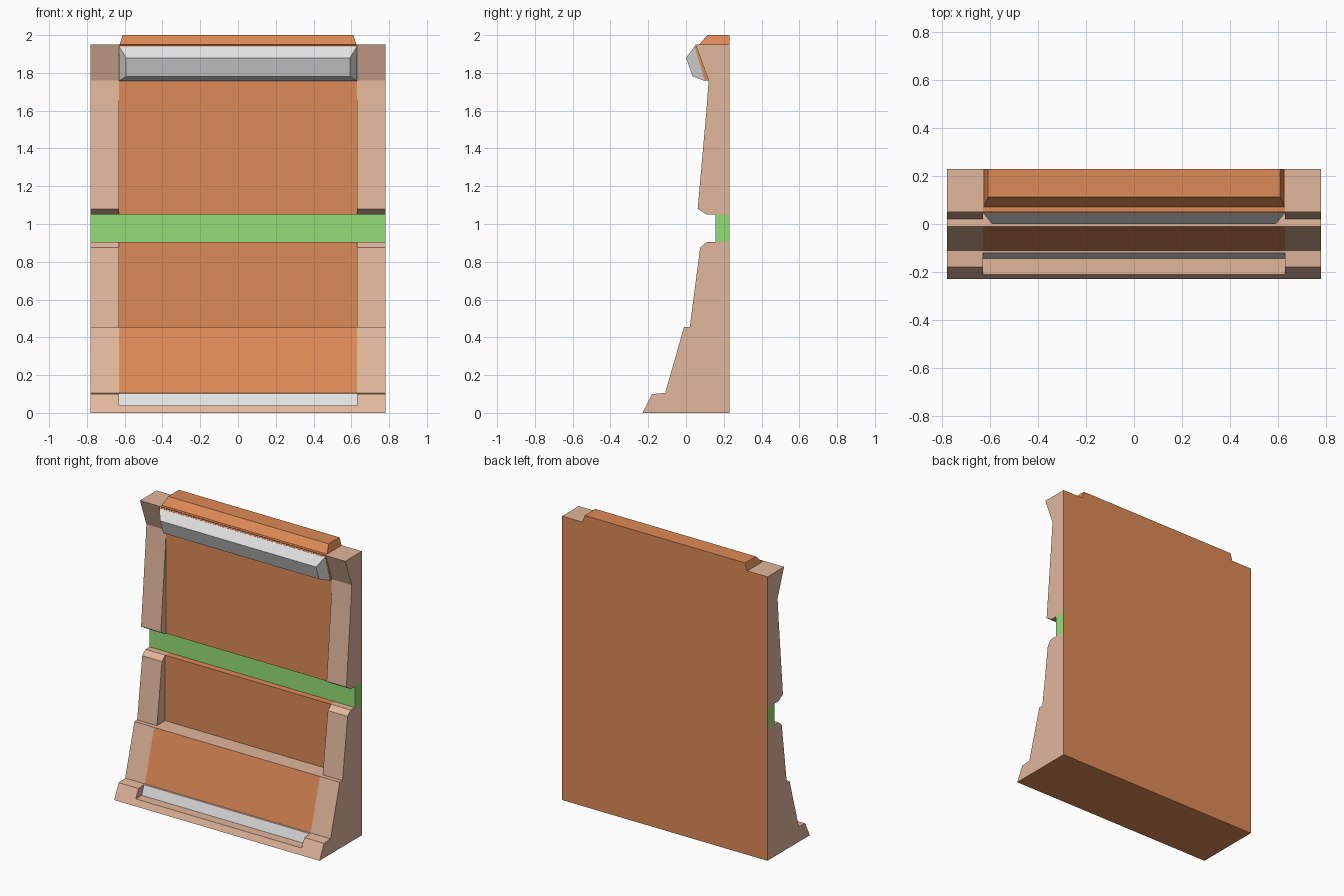
import bpy, bmesh

cube = bpy.data.objects.get("Cube")
if cube:
    bpy.data.objects.remove(cube, do_unlink=True)


def material(name, rgb):
    """Flat material from an sRGB colour."""
    lin = [((c / 255 + 0.055) / 1.055) ** 2.4 for c in rgb] + [1.0]
    m = bpy.data.materials.new(name)
    m.use_nodes = True
    m.diffuse_color = lin
    m.node_tree.nodes["Principled BSDF"].inputs["Base Color"].default_value = lin
    return m


COLOURS = {
    "o": material("orange", (222, 138, 86)),
    "t": material("tan", (226, 183, 156)),
    "w": material("pale_grey", (226, 226, 226)),
    "g": material("green", (148, 222, 120)),
}
KEYS = list(COLOURS)


def prism(name, points, x0, x1, colours, ends, inset=None):
    """Extrude a (y, z) profile along x; one colour letter per profile edge."""
    n = len(points)
    inset = inset or [0] * n
    bm = bmesh.new()
    a = [bm.verts.new((x0 + i, y, z)) for (y, z), i in zip(points, inset)]
    b = [bm.verts.new((x1 - i, y, z)) for (y, z), i in zip(points, inset)]
    for face in (bm.faces.new(a), bm.faces.new(b[::-1])):
        face.material_index = KEYS.index(ends)
    for i in range(n):
        j = (i + 1) % n
        face = bm.faces.new((a[i], b[i], b[j], a[j]))
        face.material_index = KEYS.index(colours[i % len(colours)])
    bmesh.ops.recalc_face_normals(bm, faces=bm.faces)
    mesh = bpy.data.meshes.new(name)
    bm.to_mesh(mesh)
    bm.free()
    for m in COLOURS.values():
        mesh.materials.append(m)
    obj = bpy.data.objects.new(name, mesh)
    bpy.context.collection.objects.link(obj)
    return obj


BACK, OUT, IN = 0.23, 0.78, 0.63
GAP_LOW, GAP_HIGH, GAP_Y = 0.905, 1.05, 0.155

# Side posts: stepped lower half and curved upper half, orange at the back
lower_post = [(-0.23, 0), (-0.18, 0.1), (-0.11, 0.105), (-0.01, 0.455),
              (0.02, 0.455), (0.075, 0.875), (0.11, GAP_LOW),
              (BACK, GAP_LOW), (BACK, 0)]
upper_post = [(0.11, GAP_HIGH), (0.062, 1.08), (0.108, 1.6), (0.12, 1.76),
              (0.05, 1.95), (BACK, 1.95), (BACK, GAP_HIGH)]
for side, x0, x1 in (("left", IN, OUT), ("right", -OUT, -IN)):
    prism(side + "_lower_post", lower_post, x0, x1, "tttttttoo", "t")
    prism(side + "_upper_post", upper_post, x0, x1, "tttttot", "t")

# Lower centre: slotted base lip, ramp, ledge and recessed panel
prism("lower_panel",
      [(-0.23, 0), (-0.21, 0.04), (-0.145, 0.04), (-0.12, 0.103),
       (-0.11, 0.105), (-0.01, 0.455), (0.11, 0.455), (0.11, GAP_LOW),
       (BACK, GAP_LOW), (BACK, 0)],
      -IN, IN, "ttwtotoooo", "t")

# Green band across the middle
prism("middle_band",
      [(GAP_Y, GAP_LOW), (GAP_Y, GAP_HIGH), (BACK, GAP_HIGH), (BACK, GAP_LOW)],
      -OUT, OUT, "ggog", "g")

# Upper centre panel
prism("upper_panel",
      [(0.12, GAP_HIGH), (0.12, 1.76), (0.05, 1.95), (BACK, 1.95),
       (BACK, GAP_HIGH)],
      -IN, IN, "o", "o")

# Top cap with chamfered front and ends
prism("top_cap",
      [(0.05, 1.948), (0.07, 1.95), (0.113, 2), (BACK, 2), (BACK, 1.948)],
      -0.627, 0.627, "o", "o", inset=[0, 0, 0.017, 0.017, 0])

# Lamp backing strip and bevelled lamp
prism("lamp_backing",
      [(0.055, 1.948), (0.045, 1.94), (0.1, 1.758), (0.12, 1.76)],
      -IN, IN, "o", "o")
prism("lamp",
      [(0.046, 1.94), (0, 1.88), (0.035, 1.782), (0.102, 1.757)],
      -IN, IN, "w", "w", inset=[0, 0.038, 0.038, 0])
